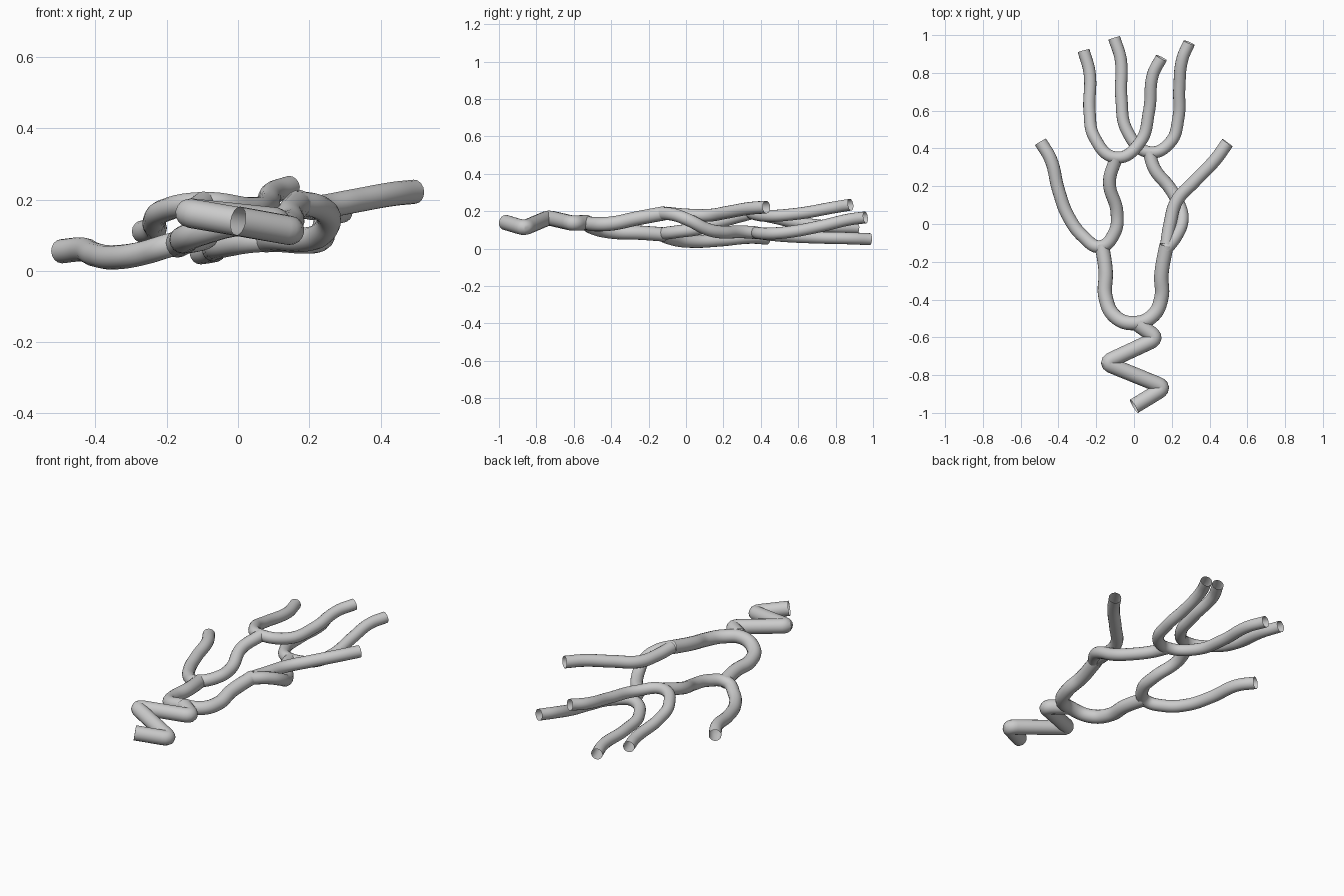
import bpy
from mathutils import Vector

# Remove the default cube only
default_cube = bpy.data.objects.get("Cube")
if default_cube:
    bpy.data.objects.remove(default_cube, do_unlink=True)


def make_material(name, color):
    material = bpy.data.materials.new(name)
    material.use_nodes = True
    material.diffuse_color = color
    material.node_tree.nodes["Principled BSDF"].inputs["Base Color"].default_value = color
    return material


grey = make_material("plain grey", (.6, .6, .6, 1))


def rounded_corners(corners, reach):
    """Replace every inner corner of a path with a short curved bend."""
    points = [Vector(c) for c in corners]
    path = [points[0]]
    for before, corner, after in zip(points, points[1:], points[2:]):
        start = corner + (before - corner).normalized() * reach
        end = corner + (after - corner).normalized() * reach
        for step in range(7):
            t = step / 6
            path.append(start.lerp(corner, t).lerp(corner.lerp(end, t), t))
    path.append(points[-1])
    return path


def tube(name, points, radius, start_scale=1, end_scale=1, smooth_path=True):
    """Open-ended round tube swept along a path, turned into a smooth mesh."""
    curve = bpy.data.curves.new(name, "CURVE")
    curve.dimensions = "3D"
    curve.bevel_depth = radius
    curve.bevel_resolution = 6
    curve.resolution_u = 8
    curve.use_fill_caps = False
    last = len(points) - 1
    if smooth_path:
        spline = curve.splines.new("BEZIER")
        spline.bezier_points.add(last)
        knots = spline.bezier_points
    else:
        spline = curve.splines.new("POLY")
        spline.points.add(last)
        knots = spline.points
    for index, (knot, place) in enumerate(zip(knots, points)):
        if smooth_path:
            knot.co = place
            knot.handle_left_type = knot.handle_right_type = "AUTO"
        else:
            knot.co = (*place, 1)
        blend = index / last
        knot.radius = start_scale * (1 - blend) + end_scale * blend
    obj = bpy.data.objects.new(name, curve)
    bpy.context.collection.objects.link(obj)
    bpy.ops.object.select_all(action="DESELECT")
    obj.select_set(True)
    bpy.context.view_layer.objects.active = obj
    bpy.ops.object.convert(target="MESH")
    obj = bpy.context.object
    obj.data.materials.clear()
    obj.data.materials.append(grey)
    bpy.ops.object.shade_smooth_by_angle()
    return obj


# Zigzag inlet tube
inlet_corners = [
    (0, -.965, .14), (.165, -.865, .11), (-.155, -.735, .165),
    (.125, -.605, .135), (.02, -.53, .14),
]
tube("inlet_tube", rounded_corners(inlet_corners, .045), .041, smooth_path=False)

# First fork: one limb dips on the right, the other rises on the left
tube("main_fork", [
    (-.17, -.11, .075), (-.15, -.25, .085), (-.15, -.39, .09),
    (-.1, -.49, .11), (0, -.525, .135), (.1, -.485, .13),
    (.145, -.39, .135), (.145, -.27, .16), (.172, -.11, .19),
], .038)

# Right side: a short outer branch, and an inner one that climbs to a fork
tube("right_branch", [
    (-.495, .435, .055), (-.44, .34, .06), (-.4, .18, .045),
    (-.345, .035, .038), (-.265, -.07, .05), (-.18, -.12, .075),
    (-.105, -.05, .09), (-.09, .06, .105), (-.13, .22, .155),
    (-.095, .35, .19),
], .034)
tube("right_fork", [
    (-.267, .918, .11), (-.235, .8, .115), (-.235, .59, .14),
    (-.21, .46, .168), (-.095, .352, .19), (.03, .43, .175),
    (.08, .6, .187), (.1, .79, .22), (.145, .88, .235),
], .032)

# Left side: a raised outer branch, and an inner one that drops to a fork
tube("left_branch", [
    (.495, .43, .222), (.43, .34, .215), (.32, .225, .195),
    (.225, .12, .178), (.19, 0, .18), (.172, -.11, .19),
], .034)
tube("left_inner_branch", [
    (.165, -.14, .19), (.225, -.06, .18), (.255, .02, .15),
    (.235, .11, .105), (.19, .19, .088), (.11, .29, .09),
    (.08, .38, .085),
], .034)
tube("left_fork", [
    (-.105, .985, .05), (-.07, .87, .055), (-.067, .67, .06),
    (-.035, .49, .07), (.08, .38, .085), (.19, .43, .08),
    (.235, .56, .09), (.24, .72, .12), (.255, .87, .155),
    (.292, .96, .167),
], .032)
